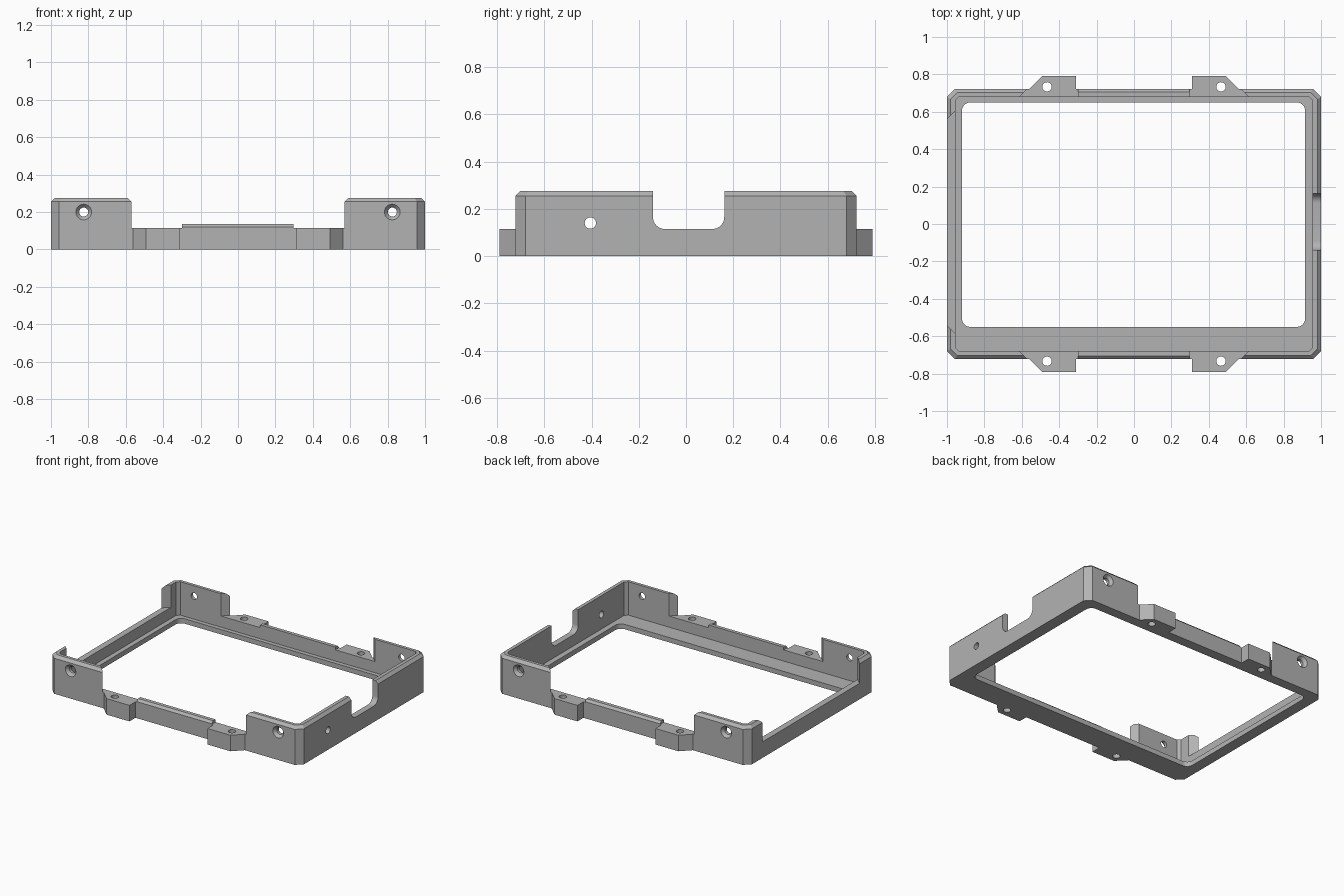
import bpy
import bmesh
from math import cos, sin, pi
from mathutils import Matrix

if "Cube" in bpy.data.objects:
    bpy.data.objects.remove(bpy.data.objects["Cube"])

FLOOR, LOW, RIDGE, TOP = 0.035, 0.115, 0.135, 0.275
OUT_X, OUT_Y, IN_X, IN_Y = 1.0, 0.722, 0.955, 0.68

grey = bpy.data.materials.new("plain grey")
grey.use_nodes = True
grey.diffuse_color = (0.45, 0.45, 0.45, 1)
grey.node_tree.nodes["Principled BSDF"].inputs["Base Color"].default_value = grey.diffuse_color


def loft(name, rings):
    """Solid skinned through rings of equal point count."""
    bm = bmesh.new()
    loops = [[bm.verts.new(p) for p in ring] for ring in rings]
    n = len(loops[0])
    for a, b in zip(loops, loops[1:]):
        for i in range(n):
            j = (i + 1) % n
            bm.faces.new((a[i], a[j], b[j], b[i]))
    bm.faces.new(loops[0][::-1])
    bm.faces.new(loops[-1])
    bmesh.ops.recalc_face_normals(bm, faces=bm.faces)
    mesh = bpy.data.meshes.new(name)
    bm.to_mesh(mesh)
    bm.free()
    mesh.materials.append(grey)
    obj = bpy.data.objects.new(name, mesh)
    bpy.context.collection.objects.link(obj)
    return obj


def prism(name, outline, z0, z1):
    return loft(name, [[(x, y, z) for x, y in outline] for z in (z0, z1)])


def octagon(x, y, c):
    """Rectangle with corners cut off by c."""
    return [(x - c, -y), (x, -y + c), (x, y - c), (x - c, y),
            (-x + c, y), (-x, y - c), (-x, -y + c), (-x + c, -y)]


def rounded(x0, x1, y0, y1, r, steps=8):
    """Rectangle with rounded corners."""
    points = []
    for k, (cx, cy) in enumerate([(x1 - r, y1 - r), (x0 + r, y1 - r), (x0 + r, y0 + r), (x1 - r, y0 + r)]):
        for i in range(steps + 1):
            a = pi / 2 * (k + i / steps)
            points.append((cx + r * cos(a), cy + r * sin(a)))
    return points


def round_cutter(name, stations, place, sides=32):
    """Turned cutter along local z from (radius, z) stations."""
    rings = [[(r * cos(2 * pi * i / sides), r * sin(2 * pi * i / sides), z) for i in range(sides)]
             for r, z in stations]
    obj = loft(name, rings)
    obj.data.transform(place)
    return obj


def combine(target, tool, operation):
    mod = target.modifiers.new(tool.name, 'BOOLEAN')
    mod.operation, mod.solver, mod.object = operation, 'EXACT', tool
    bpy.context.view_layer.objects.active = target
    bpy.ops.object.modifier_apply(modifier=mod.name)
    bpy.data.objects.remove(tool)


# Tray body with chamfered corners and top rim
outer = octagon(OUT_X, OUT_Y, 0.043)
rim = octagon(OUT_X - 0.02, OUT_Y - 0.02, 0.035)
frame = loft("frame", [[(x, y, z) for x, y in ring]
                       for ring, z in ((outer, 0), (outer, TOP - 0.02), (rim, TOP))])

# Hollow and floor opening
combine(frame, prism("hollow", octagon(IN_X, IN_Y, 0.02), FLOOR, 0.5), 'DIFFERENCE')
combine(frame, prism("opening", rounded(-0.92, 0.915, -0.55, 0.65, 0.045), -0.1, 0.1), 'DIFFERENCE')

# Lowered front and back walls, with cut ends slanting at 45 degrees
for s in (-1, 1):
    edge = [(0.47, 0.822), (0.637, 0.655), (-0.637, 0.655), (-0.47, 0.822)]
    combine(frame, prism("long_cut", [(x, s * y) for x, y in edge], LOW, 0.5), 'DIFFERENCE')

# Lowered right wall
side_cut = [(-1.1, 0.46), (-0.93, 0.63), (-0.93, -0.61), (-1.1, -0.44)]
combine(frame, prism("side_cut", side_cut, LOW, 0.5), 'DIFFERENCE')

# Rounded cable notch in the left wall
notch = rounded(-0.14, 0.162, LOW, 0.5, 0.05)
combine(frame, loft("notch", [[(x, y, z) for y, z in notch] for x in (0.93, 1.1)]), 'DIFFERENCE')

# Mounting tabs and raised middle ridges
for s in (-1, 1):
    for m in (-1, 1):
        tab = [(0.31, 0.79), (0.493, 0.79), (0.603, IN_Y), (0.31, IN_Y)]
        combine(frame, prism("tab", [(m * x, s * y) for x, y in tab], 0, LOW), 'UNION')
    profile = [(IN_Y, 0.08), (IN_Y, RIDGE), (OUT_Y - 0.016, RIDGE),
               (OUT_Y, RIDGE - 0.016), (OUT_Y, 0.08)]
    combine(frame, loft("ridge", [[(x, s * y, z) for y, z in profile] for x in (-0.3, 0.297)]), 'UNION')

# Tab holes and countersunk wall holes
for s in (-1, 1):
    for m in (-1, 1):
        place = Matrix.Translation((m * 0.465, s * 0.733, 0))
        combine(frame, round_cutter("tab_hole", [(0.025, -0.1), (0.025, 0.2)], place), 'DIFFERENCE')
        place = Matrix.Translation((m * 0.825, s * OUT_Y, 0.2)) @ Matrix.Rotation(-s * pi / 2, 4, 'X')
        sink = [(0.024, -0.1), (0.024, -0.02), (0.042, 0), (0.042, 0.05)]
        combine(frame, round_cutter("wall_hole", sink, place), 'DIFFERENCE')

# Plain hole in the left wall
place = Matrix.Translation((1, -0.405, 0.14)) @ Matrix.Rotation(pi / 2, 4, 'Y')
combine(frame, round_cutter("side_hole", [(0.024, -0.1), (0.024, 0.1)], place), 'DIFFERENCE')

bpy.ops.object.select_all(action='DESELECT')
frame.select_set(True)
bpy.context.view_layer.objects.active = frame
bpy.ops.object.shade_smooth_by_angle(angle=pi / 9)
